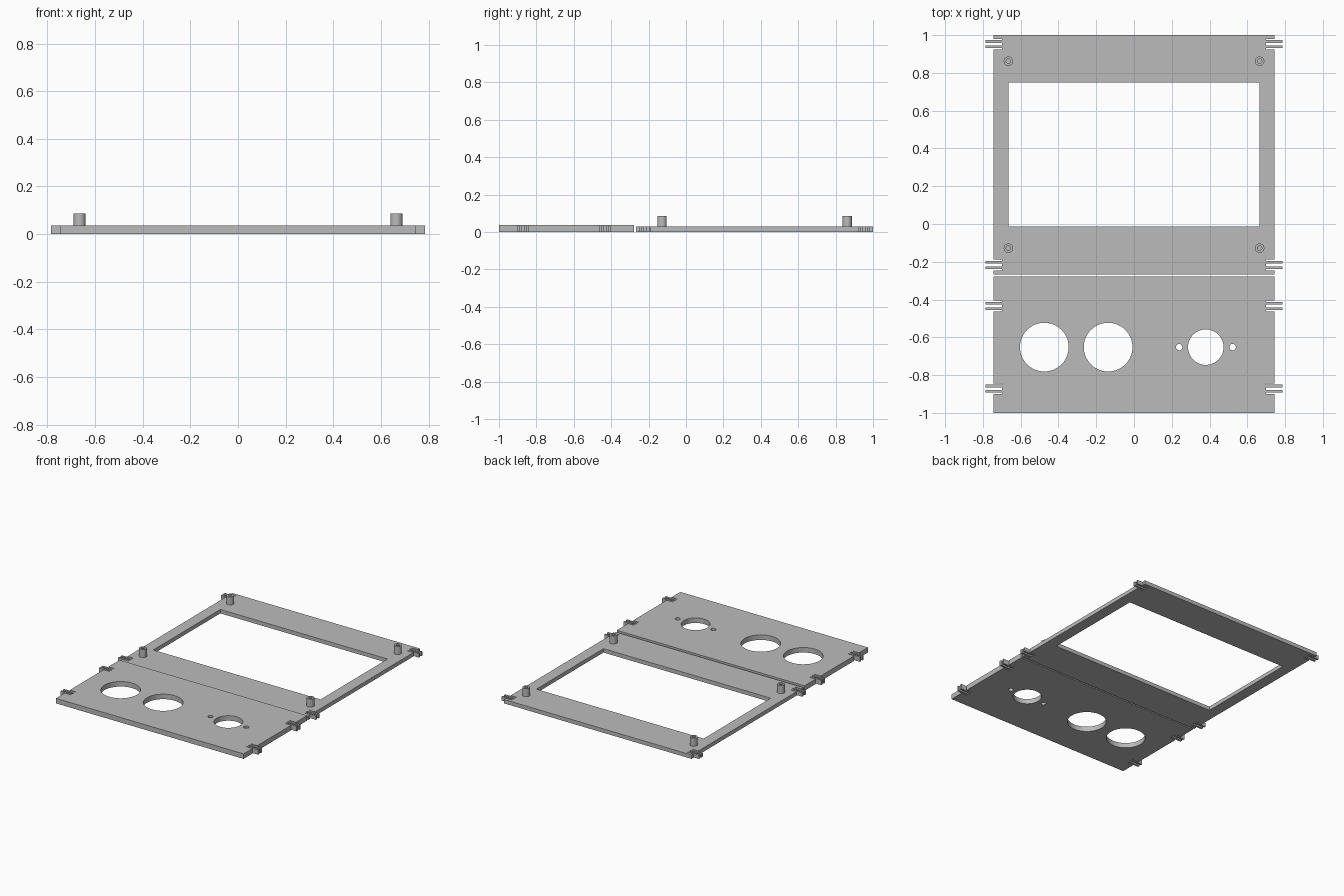
import bpy
import bmesh
from mathutils import Matrix, Vector

cube = bpy.data.objects.get("Cube")
if cube:
    bpy.data.objects.remove(cube, do_unlink=True)

grey = bpy.data.materials.new("plain grey")
grey.use_nodes = True
GREY = (0.5, 0.5, 0.5, 1)
grey.diffuse_color = GREY
grey.node_tree.nodes["Principled BSDF"].inputs["Base Color"].default_value = GREY

HALF_W = 0.745      # half width of both panels
NOTCH_X = 0.698     # inner end of the clip notches
TIP_X = 0.785       # outer end of the clip prongs


def add_box(bm, x0, x1, y0, y1, z0, z1):
    size = Vector((x1 - x0, y1 - y0, z1 - z0))
    mid = Vector((x0 + x1, y0 + y1, z0 + z1)) / 2
    bmesh.ops.create_cube(bm, size=1, matrix=Matrix.Translation(mid) @ Matrix.Diagonal(size).to_4x4())


def add_cylinder(bm, x, y, r, z0, z1, sides=64):
    bmesh.ops.create_cone(bm, cap_ends=True, segments=sides, radius1=r, radius2=r,
                          depth=z1 - z0, matrix=Matrix.Translation((x, y, (z0 + z1) / 2)))


def make_object(name, bm):
    mesh = bpy.data.meshes.new(name)
    bm.to_mesh(mesh)
    bm.free()
    mesh.materials.append(grey)
    obj = bpy.data.objects.new(name, mesh)
    bpy.context.collection.objects.link(obj)
    return obj


def smooth(obj):
    bpy.ops.object.select_all(action="DESELECT")
    obj.select_set(True)
    bpy.context.view_layer.objects.active = obj
    bpy.ops.object.shade_smooth_by_angle()


def cut(obj, cutter):
    """Subtract the cutter, keep the result as plain mesh, drop the cutter."""
    mod = obj.modifiers.new("cut", "BOOLEAN")
    mod.operation = "DIFFERENCE"
    mod.solver = "EXACT"
    mod.object = cutter
    graph = bpy.context.evaluated_depsgraph_get()
    mesh = bpy.data.meshes.new_from_object(obj.evaluated_get(graph))
    obj.modifiers.clear()
    obj.data = mesh
    bpy.data.objects.remove(cutter, do_unlink=True)
    smooth(obj)


def panel(name, y0, y1, thick, clip_ys, window=None, holes=()):
    bm = bmesh.new()
    add_box(bm, -HALF_W, HALF_W, y0, y1, 0, thick)
    plate = make_object(name, bm)

    # openings and clip notches
    cutter = bmesh.new()
    if window:
        add_box(cutter, *window, -0.1, 0.1)
    for x, y, r in holes:
        add_cylinder(cutter, x, y, r, -0.1, 0.1)
    for y in clip_ys:
        for a, b in ((NOTCH_X, 0.9), (-0.9, -NOTCH_X)):
            add_box(cutter, a, b, y - 0.028, y + 0.028, -0.1, 0.1)
    cut(plate, make_object("cutter", cutter))

    # paired snap prongs in every notch
    prongs = bmesh.new()
    for y in clip_ys:
        for a, b in ((NOTCH_X, TIP_X), (-TIP_X, -NOTCH_X)):
            for offset in (-0.014, 0.014):
                add_box(prongs, a, b, y + offset - 0.007, y + offset + 0.007, 0, thick)
    make_object(name + "_clip_prongs", prongs)


# rear panel with display window
panel("rear_panel", -0.268, 1.0, 0.028, (0.952, -0.217),
      window=(-0.664, 0.664, -0.012, 0.748))

# front panel with two large holes and a socket hole with its screw holes
HOLE_Y = -0.652
panel("front_panel", -1.0, -0.279, 0.036, (-0.434, -0.872),
      holes=((-0.475, HOLE_Y, 0.129), (-0.137, HOLE_Y, 0.129), (0.38, HOLE_Y, 0.094),
             (0.239, HOLE_Y, 0.017), (0.522, HOLE_Y, 0.017)))

# hollow screw posts on the rear panel
for end, y in (("rear", 0.862), ("front", -0.128)):
    for side, x in (("left", 0.665), ("right", -0.665)):
        post = bmesh.new()
        add_cylinder(post, x, y, 0.025, 0.02, 0.086, 32)
        bore = bmesh.new()
        add_cylinder(bore, x, y, 0.012, 0.028, 0.2, 32)
        cut(make_object(f"{end}_{side}_post", post), make_object("cutter", bore))
